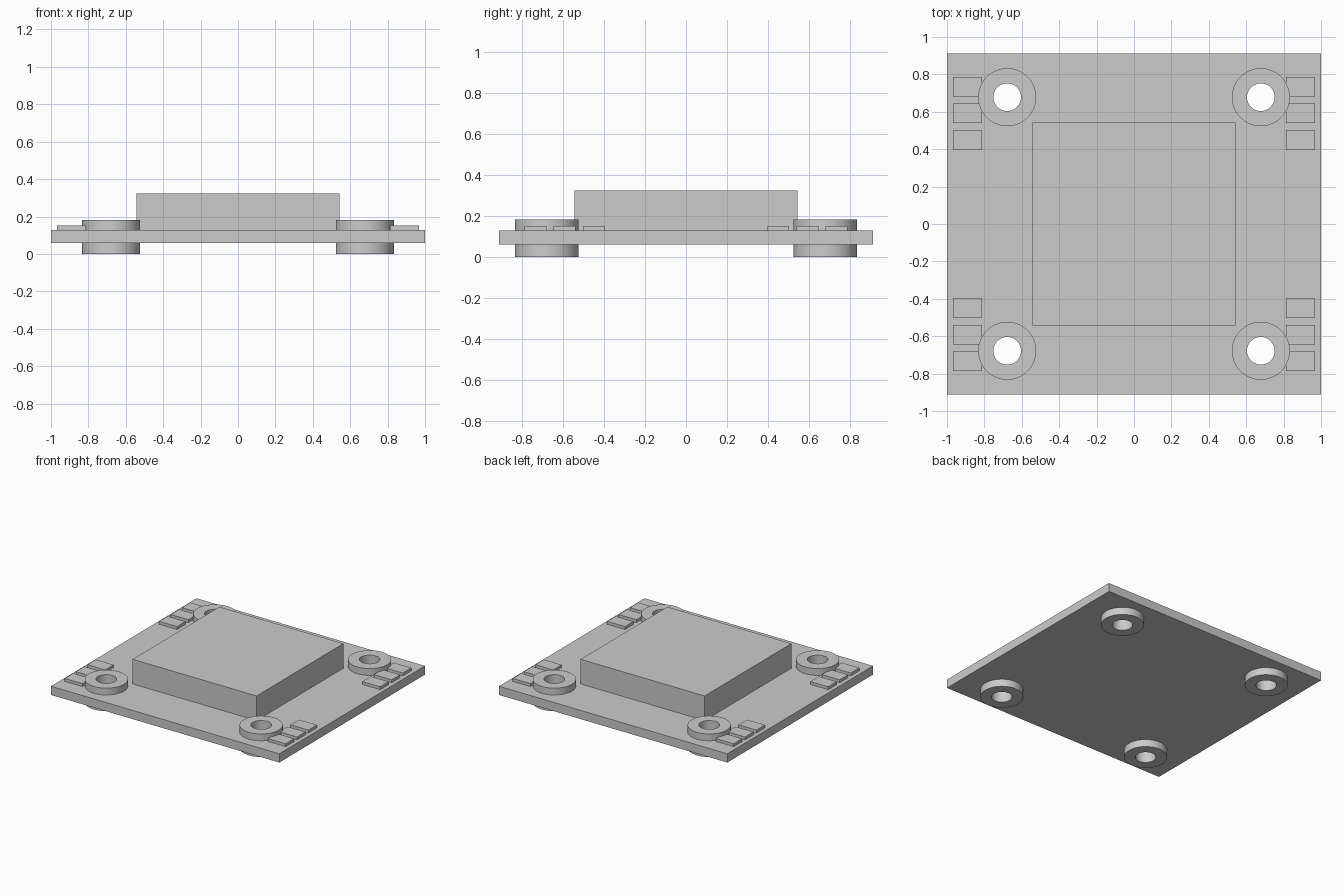
import bpy, bmesh, math

if "Cube" in bpy.data.objects:
    bpy.data.objects.remove(bpy.data.objects["Cube"])

BOARD_Z0, BOARD_Z1 = 0.059, 0.128
HOLE_XY = 0.678
NECK_R = 0.105
CORNERS = [(sx, sy) for sx in (-1, 1) for sy in (-1, 1)]


def new_object(name, bm):
    bmesh.ops.recalc_face_normals(bm, faces=bm.faces[:])
    mesh = bpy.data.meshes.new(name)
    bm.to_mesh(mesh)
    bm.free()
    ob = bpy.data.objects.new(name, mesh)
    bpy.context.collection.objects.link(ob)
    return ob


def box(name, x0, x1, y0, y1, z0, z1):
    bm = bmesh.new()
    bmesh.ops.create_cube(bm, size=1)
    for v in bm.verts:
        v.co.x = (x0 + x1) / 2 + v.co.x * (x1 - x0)
        v.co.y = (y0 + y1) / 2 + v.co.y * (y1 - y0)
        v.co.z = (z0 + z1) / 2 + v.co.z * (z1 - z0)
    return new_object(name, bm)


def lathe(name, profile, x, y, steps=64):
    # closed (radius, z) profile swept around a vertical axis
    bm = bmesh.new()
    rings = []
    for i in range(steps):
        a = 2 * math.pi * i / steps
        rings.append([bm.verts.new((x + r * math.cos(a), y + r * math.sin(a), z))
                      for r, z in profile])
    n = len(profile)
    for i in range(steps):
        p, q = rings[i], rings[(i + 1) % steps]
        for j in range(n):
            k = (j + 1) % n
            bm.faces.new((p[j], q[j], q[k], p[k]))
    ob = new_object(name, bm)
    bpy.ops.object.select_all(action='DESELECT')
    ob.select_set(True)
    bpy.context.view_layer.objects.active = ob
    bpy.ops.object.shade_smooth_by_angle(angle=math.radians(35))
    return ob


# Circuit board with four mounting holes
board = box("circuit_board", -1, 1, -0.911, 0.911, BOARD_Z0, BOARD_Z1)
bm = bmesh.new()
for sx, sy in CORNERS:
    ret = bmesh.ops.create_cone(bm, cap_ends=True, segments=64, radius1=NECK_R,
                                radius2=NECK_R, depth=0.4)
    bmesh.ops.translate(bm, verts=ret["verts"], vec=(sx * HOLE_XY, sy * HOLE_XY, 0.1))
cutter = new_object("hole_cutter", bm)
cutter.hide_render = True
cutter.hide_set(True)
mod = board.modifiers.new("mounting_holes", 'BOOLEAN')
mod.object = cutter
mod.operation = 'DIFFERENCE'
mod.solver = 'EXACT'

# Main housing block
box("housing", -0.543, 0.543, -0.543, 0.543, BOARD_Z1, 0.323)

# Spool-shaped rubber grommets clamped around the board
R_IN, R_OUT, TOP = 0.074, 0.155, 0.182
spool = [(R_IN, 0), (R_OUT, 0), (R_OUT, BOARD_Z0), (NECK_R, BOARD_Z0),
         (NECK_R, BOARD_Z1), (R_OUT, BOARD_Z1), (R_OUT, TOP), (R_IN, TOP)]
for sx, sy in CORNERS:
    lathe("grommet", spool, sx * HOLE_XY, sy * HOLE_XY)

# Solder pads, three beside each grommet
for sx, sy in CORNERS:
    for yc in (0.449, 0.592, 0.733):
        xc = sx * 0.89
        box("solder_pad", xc - 0.078, xc + 0.078,
            sy * yc - 0.053, sy * yc + 0.053, BOARD_Z1, 0.151)
